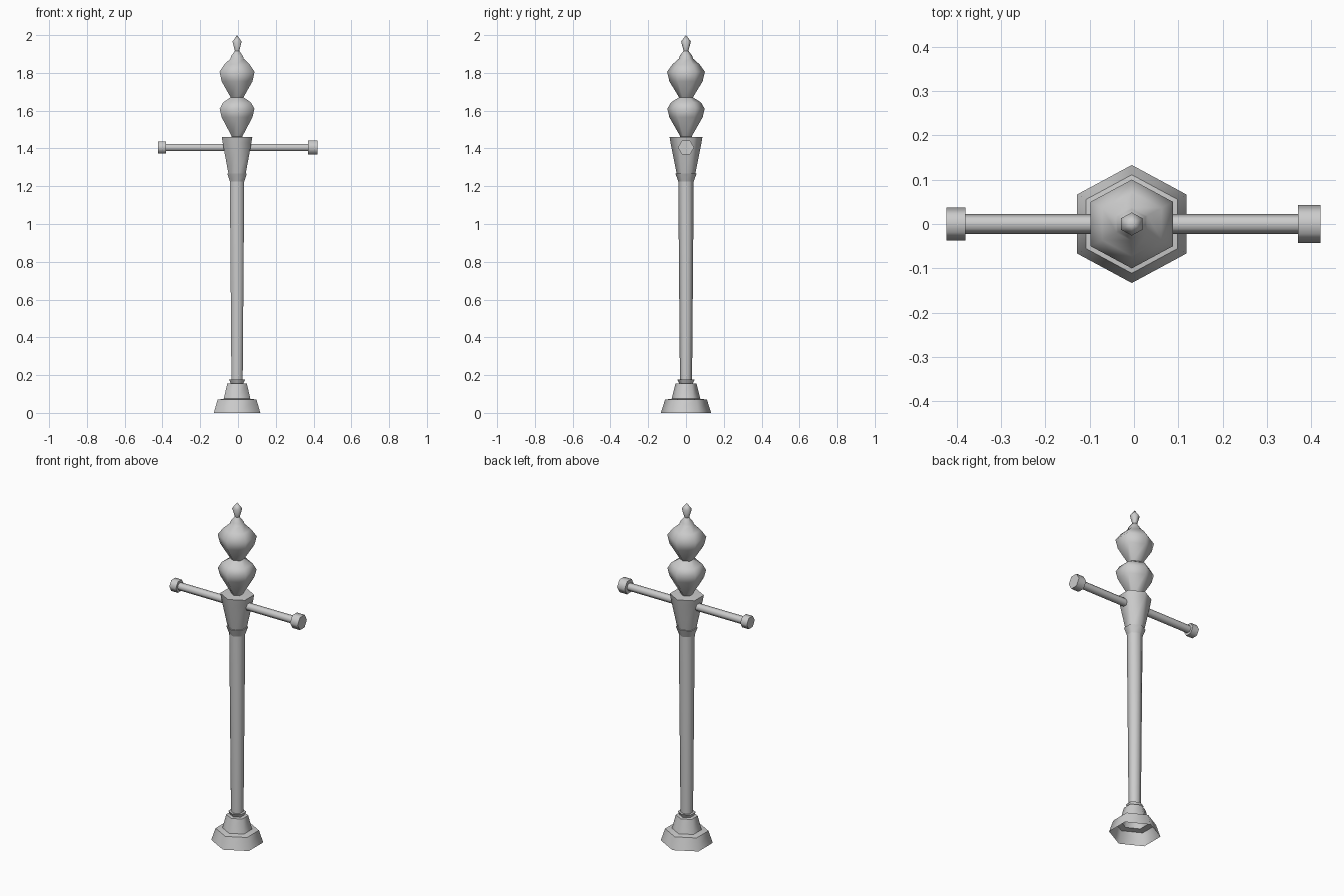
import bpy, bmesh, math
from mathutils import Matrix

cube = bpy.data.objects.get("Cube")
if cube:
    bpy.data.objects.remove(cube, do_unlink=True)

SIDES = 6
AXIS_X = -0.005   # post axis
STRETCH = 1.07    # hexagon is slightly wider across its flats
ARM_Z = 1.405

grey = bpy.data.materials.new("painted_grey")
grey.use_nodes = True
grey.diffuse_color = (0.6, 0.6, 0.6, 1)
grey.node_tree.nodes["Principled BSDF"].inputs["Base Color"].default_value = (0.6, 0.6, 0.6, 1)


def lathe(name, profile, matrix, cap_start=False, cap_end=False):
    """Six-sided turned shape from (radius, height) points, points on +-Y."""
    bm = bmesh.new()
    rings = []
    for r, z in profile:
        if r == 0:
            rings.append([bm.verts.new((0, 0, z))] * SIDES)
            continue
        ring = []
        for i in range(SIDES):
            a = math.tau * (i + 0.5) / SIDES
            ring.append(bm.verts.new((r * math.cos(a), r * math.sin(a), z)))
        rings.append(ring)
    for low, high in zip(rings, rings[1:]):
        for i in range(SIDES):
            j = (i + 1) % SIDES
            bm.faces.new(dict.fromkeys((low[i], low[j], high[j], high[i])))
    if cap_start:
        bm.faces.new(rings[0][::-1])
    if cap_end:
        bm.faces.new(rings[-1])
    bm.transform(matrix)
    bmesh.ops.recalc_face_normals(bm, faces=bm.faces)
    mesh = bpy.data.meshes.new(name)
    bm.to_mesh(mesh)
    bm.free()
    mesh.materials.append(grey)
    obj = bpy.data.objects.new(name, mesh)
    bpy.context.collection.objects.link(obj)
    bpy.ops.object.select_all(action="DESELECT")
    obj.select_set(True)
    bpy.context.view_layer.objects.active = obj
    bpy.ops.object.shade_smooth_by_angle(angle=math.radians(62))
    return obj


upright = Matrix.Translation((AXIS_X, 0, 0)) @ Matrix.Diagonal((STRETCH, 1, 1, 1))

# Stepped foot, open underneath
lathe("base", [(0.133, 0), (0.111, 0.07), (0.076, 0.075), (0.056, 0.155), (0.034, 0.157)], upright)
lathe("base_collar", [(0.036, 0.155), (0.046, 0.177), (0.03, 0.177)], upright)

# Tapered pole with flared collar
lathe("pole", [(0.032, 0.16), (0.041, 1.23)], upright)
lathe("pole_collar", [(0.041, 1.225), (0.056, 1.268), (0.046, 1.268)], upright)

# Flared head that carries the arms
lathe("head", [(0.046, 1.25), (0.082, 1.43), (0.087, 1.46), (0.03, 1.462)], upright)

# Two stacked bulbs and the finial
lathe("lower_bulb", [(0.028, 1.46), (0.088, 1.565), (0.099, 1.61), (0.08, 1.643), (0.035, 1.672)], upright)
lathe("upper_bulb", [(0.035, 1.668), (0.088, 1.755), (0.1, 1.806), (0.072, 1.845),
                     (0.038, 1.875), (0.033, 1.89), (0.012, 1.918)], upright)
lathe("finial", [(0.012, 1.915), (0.026, 1.966), (0.0, 2.0)], upright)

# Ladder arms: one rod and a knob per side, points up and down
sideways = Matrix.Translation((0, 0, ARM_Z)) @ Matrix.Rotation(math.pi / 2, 4, "Y")
for name, r, start, end in (("arm_rod", 0.022, -0.39, 0.38),
                            ("right_knob", 0.037, -0.423, -0.38),
                            ("left_knob", 0.043, 0.37, 0.42)):
    lathe(name, [(r, start), (r, end)], sideways, True, True)
